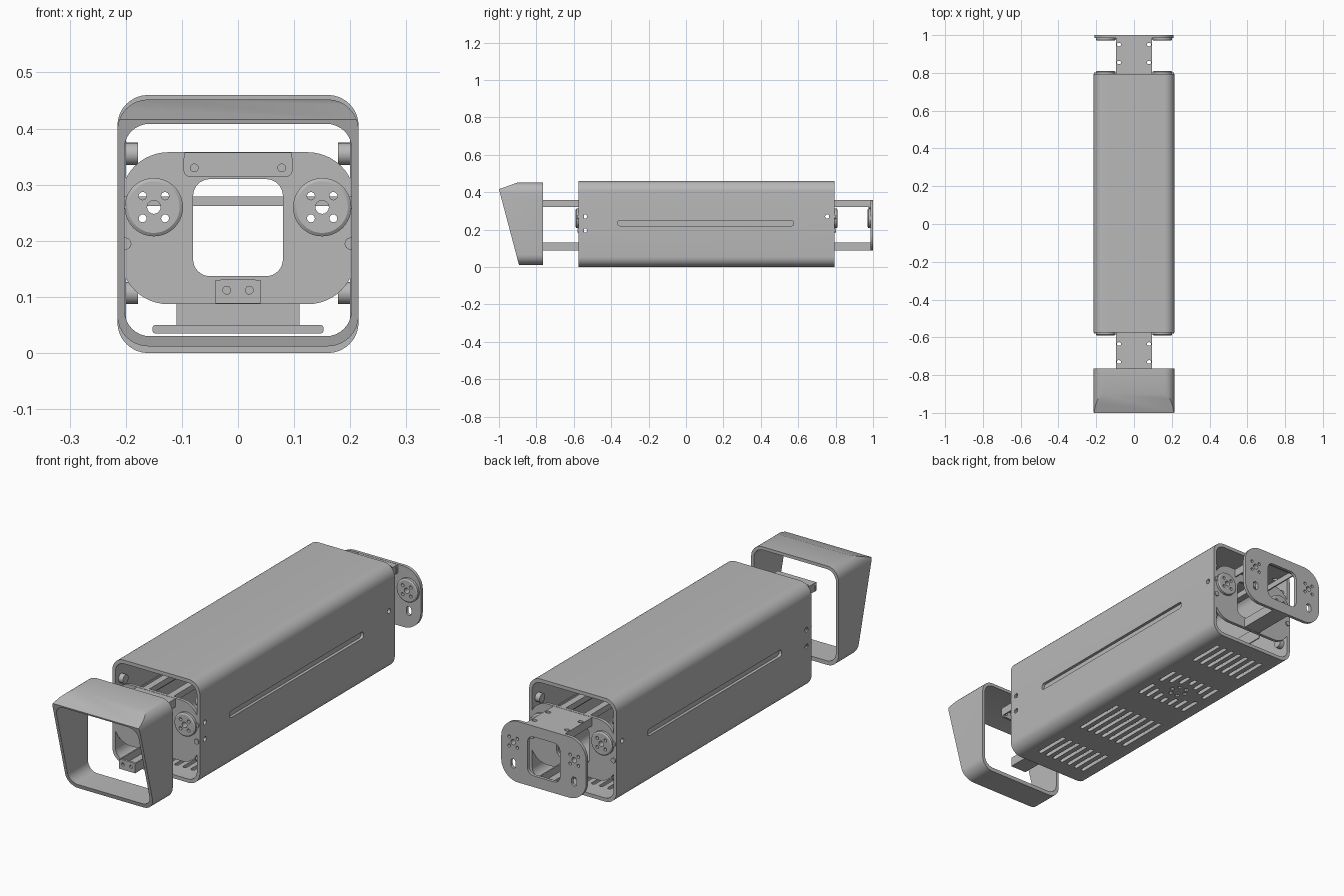
import bpy, bmesh
from math import sin, cos, pi

if "Cube" in bpy.data.objects:
    bpy.data.objects.remove(bpy.data.objects["Cube"])

grey = bpy.data.materials.new("plain_grey")
grey.use_nodes = True
COLOR = (0.48, 0.48, 0.48, 1)
grey.diffuse_color = COLOR
grey.node_tree.nodes["Principled BSDF"].inputs["Base Color"].default_value = COLOR


# Outline helpers
def rrect(u0, u1, w0, w1, r, n=8):
    corners = [(u1 - r, w1 - r), (u0 + r, w1 - r), (u0 + r, w0 + r), (u1 - r, w0 + r)]
    return [(u + r * cos(a), w + r * sin(a))
            for q, (u, w) in enumerate(corners)
            for a in [(q + k / n) * pi / 2 for k in range(n + 1)]]


def rect(u0, u1, w0, w1):
    return [(u0, w0), (u1, w0), (u1, w1), (u0, w1)]


def circle(u, w, r, n=24):
    return [(u + r * cos(2 * pi * k / n), w + r * sin(2 * pi * k / n)) for k in range(n)]


# Solid helpers
def add(name, bm):
    bmesh.ops.recalc_face_normals(bm, faces=bm.faces)
    mesh = bpy.data.meshes.new(name)
    bm.to_mesh(mesh)
    bm.free()
    mesh.materials.append(grey)
    ob = bpy.data.objects.new(name, mesh)
    bpy.context.collection.objects.link(ob)
    return ob


def loft_into(bm, sections, axis):
    place = {"x": lambda u, w, t: (t, u, w), "y": lambda u, w, t: (u, t, w),
             "z": lambda u, w, t: (u, w, t)}[axis]
    rings = [[bm.verts.new(place(u, w, t)) for u, w in pts] for t, pts in sections]
    n = len(rings[0])
    for a, b in zip(rings, rings[1:]):
        for k in range(n):
            bm.faces.new((a[k], a[(k + 1) % n], b[(k + 1) % n], b[k]))
    bm.faces.new(rings[0])
    bm.faces.new(rings[-1])


def loft(name, sections, axis="y"):
    bm = bmesh.new()
    loft_into(bm, sections, axis)
    return add(name, bm)


def prisms(name, outlines, t0, t1, axis="y"):
    bm = bmesh.new()
    for pts in outlines:
        loft_into(bm, [(t0, pts), (t1, pts)], axis)
    return add(name, bm)


def combine(ob, tool, op="DIFFERENCE"):
    mod = ob.modifiers.new("cut", "BOOLEAN")
    mod.object, mod.operation, mod.solver = tool, op, "EXACT"
    deps = bpy.context.evaluated_depsgraph_get()
    mesh = bpy.data.meshes.new_from_object(ob.evaluated_get(deps))
    ob.modifiers.clear()
    ob.data = mesh
    bpy.data.objects.remove(tool)


def cut(ob, outlines, t0, t1, axis="y"):
    combine(ob, prisms("cutter", outlines, t0, t1, axis))


F, B = -0.575, 0.795  # housing front and back

# Housing: hollow rounded tube with side slots, screw holes and floor vents
housing = prisms("housing", [rrect(-0.215, 0.215, 0, 0.46, 0.055)], F, B)
cut(housing, [rrect(-0.2, 0.2, 0.016, 0.444, 0.042)], F - 0.1, B + 0.1)
cut(housing, [rrect(-0.365, 0.575, 0.22, 0.25, 0.012, 4)]
    + [circle(y, z, 0.011, 12) for y, z in [(-0.54, 0.27), (-0.54, 0.195), (0.755, 0.27)]],
    -0.3, 0.3, "x")
vents = []
for i in range(-3, 4):
    x = i * 0.04
    for y, half in [(-0.41, 0.085), (-0.09, 0.125), (0.63, 0.085)]:
        vents.append(rrect(x - 0.009, x + 0.009, y - half, y + half, 0.008, 3))
    gap = 0.02 + 0.018 * (3 - abs(i))
    for y0, y1 in [(0.18, 0.30 - gap), (0.30 + gap, 0.42)]:
        vents.append(rrect(x - 0.009, x + 0.009, y0, y1, 0.008, 3))
vents += [circle(0.035 * cos(k * pi / 3), 0.30 + 0.035 * sin(k * pi / 3), 0.01, 10) for k in range(6)]
cut(housing, vents, -0.1, 0.03, "z")

# Front bezel: slanted hood frame
bezel = prisms("front_bezel", [rrect(-0.215, 0.215, 0.012, 0.452, 0.055)], -1.05, -0.765)
hood = [(-0.765, 0), (-0.765, 0.5), (-0.895, 0.452), (-1, 0.416), (-0.89, 0)]
hood[1:2] = [(-0.765, 0.47), (-0.895, 0.47)]
hood.pop(3)
hood.insert(3, (-0.9, 0.452))
combine(bezel, prisms("cutter", [hood], -0.4, 0.4, "x"), "INTERSECT")
combine(bezel, loft("cutter", [
    (-1.05, rrect(-0.202, 0.202, 0.03, 0.395, 0.045)),
    (-1.0, rrect(-0.202, 0.202, 0.03, 0.408, 0.045)),
    (-0.9, rrect(-0.202, 0.202, 0.03, 0.438, 0.045)),
    (-0.7, rrect(-0.202, 0.202, 0.03, 0.438, 0.045))]))

SIDES = (-1, 1)
flower = [(0, 0, 0.012)] + [(a * 0.02, b * 0.02, 0.007) for a in SIDES for b in SIDES]


# Mounting plate with window, hole clusters and round hubs on one face
def mount_plate(name, y, hub_dir):
    outline = rrect(-0.209, 0.209, 0.087, 0.358, 0.085, 12)
    plate = prisms(name, [outline], y - 0.007, y + 0.007)
    cut(plate, [rrect(-0.08, 0.08, 0.137, 0.31, 0.03)], y - 0.1, y + 0.1)
    holes = [circle(s * 0.15 + u, 0.26 + w, r, 16) for s in SIDES for u, w, r in flower]
    if y > B + 0.1:
        holes += [rrect(s * 0.15 - 0.012, s * 0.15 + 0.012, 0.145, 0.185, 0.0115) for s in SIDES]
    cut(plate, holes, y - 0.1, y + 0.1)
    for s, side in zip(SIDES, ("right", "left")):
        face = y + hub_dir * 0.006
        hub = loft(f"{name}_hub_{side}", [
            (face, circle(s * 0.15, 0.26, 0.052, 40)),
            (face + hub_dir * 0.012, circle(s * 0.15, 0.26, 0.052, 40)),
            (face + hub_dir * 0.016, circle(s * 0.15, 0.26, 0.046, 40))])
        cut(hub, [circle(s * 0.15 + u, 0.26 + w, r, 16) for u, w, r in flower], y - 0.1, y + 0.1)


mount_plate("front_mount_plate", F + 0.007, -1)
mount_plate("back_mount_plate", B - 0.007, 1)
mount_plate("end_plate", 0.993, -1)


# Folded sheet brackets reaching out from the housing ends
def bracket(name, d, inner, outer):
    lo, hi = sorted((inner, outer))
    top = prisms(name + "_top", [rect(-0.095, 0.095, lo, hi)], 0.345, 0.357, "z")
    cut(top, [rrect(s * 0.08 - 0.011, s * 0.08 + 0.011, y - 0.009, y + 0.009, 0.008, 3)
              for s in SIDES for y in (inner + d * 0.06, inner + d * 0.155)], 0.3, 0.4, "z")
    prisms(name + "_bottom", [rect(-0.04, 0.04, lo, hi)], 0.088, 0.098, "z")
    for s, side in zip(SIDES, ("right", "left")):
        x = s * 0.092
        prisms(f"{name}_top_lip_{side}", [rect(x - 0.003, x + 0.003, 0.32, 0.346)], lo, hi)
        x = s * 0.037
        prisms(f"{name}_bottom_lip_{side}", [rect(x - 0.003, x + 0.003, 0.097, 0.13)], lo, hi)
    for label, outline, pins in [
            ("top", rrect(-0.097, 0.097, 0.314, 0.357, 0.012), [(-0.078, 0.33), (0.078, 0.33)]),
            ("bottom", rrect(-0.038, 0.038, 0.088, 0.132, 0.012), [(-0.02, 0.112), (0.02, 0.112)])]:
        tab = prisms(f"{name}_{label}_tab", [outline], outer - d * 0.01, outer)
        cut(tab, [circle(x, z, 0.007, 14) for x, z in pins], outer - 0.03, outer + 0.03)


bracket("front_bracket", -1, F, -0.78)
bracket("back_bracket", 1, B, 0.986)

# Inner rails, slot covers, cross bar and electronics tray
for s, side in zip(SIDES, ("right", "left")):
    prisms(f"inner_rail_{side}", [rect(s * 0.06 - 0.015, s * 0.06 + 0.015, 0.33, 0.356)], F + 0.01, B - 0.01)
    x = s * 0.199
    prisms(f"slot_cover_{side}", [rect(x - 0.003, x + 0.003, 0.205, 0.265)], -0.4, 0.61)
    # Wall bosses and screws near both ends
    for end, y in (("front", F + 0.04), ("back", B - 0.04)):
        a, b = sorted((s * 0.178, s * 0.203))
        prisms(f"{end}_wall_bosses_{side}", [circle(y, z, 0.02, 20) for z in (0.107, 0.355)], a, b, "x")
        prisms(f"{end}_screws_{side}", [circle(s * 0.201, z, 0.011, 16) for z in (0.195, 0.268)],
               *sorted((F - 0.006, F + 0.03) if end == "front" else (B - 0.03, B + 0.006)))
prisms("cross_bar", [rect(-0.2, 0.2, 0.262, 0.279)], 0.08, 0.12)
prisms("electronics_tray", [rrect(-0.152, 0.152, 0.035, 0.05, 0.004, 2)], -0.3, 0.16)
prisms("electronics_block", [rect(-0.11, 0.11, 0.05, 0.09)], -0.28, 0.14)

# Smooth shading on curves, sharp edges kept
bpy.ops.object.select_all(action="DESELECT")
for ob in bpy.context.scene.objects:
    if ob.type == "MESH":
        ob.select_set(True)
        bpy.context.view_layer.objects.active = ob
bpy.ops.object.shade_smooth_by_angle(angle=0.5)
